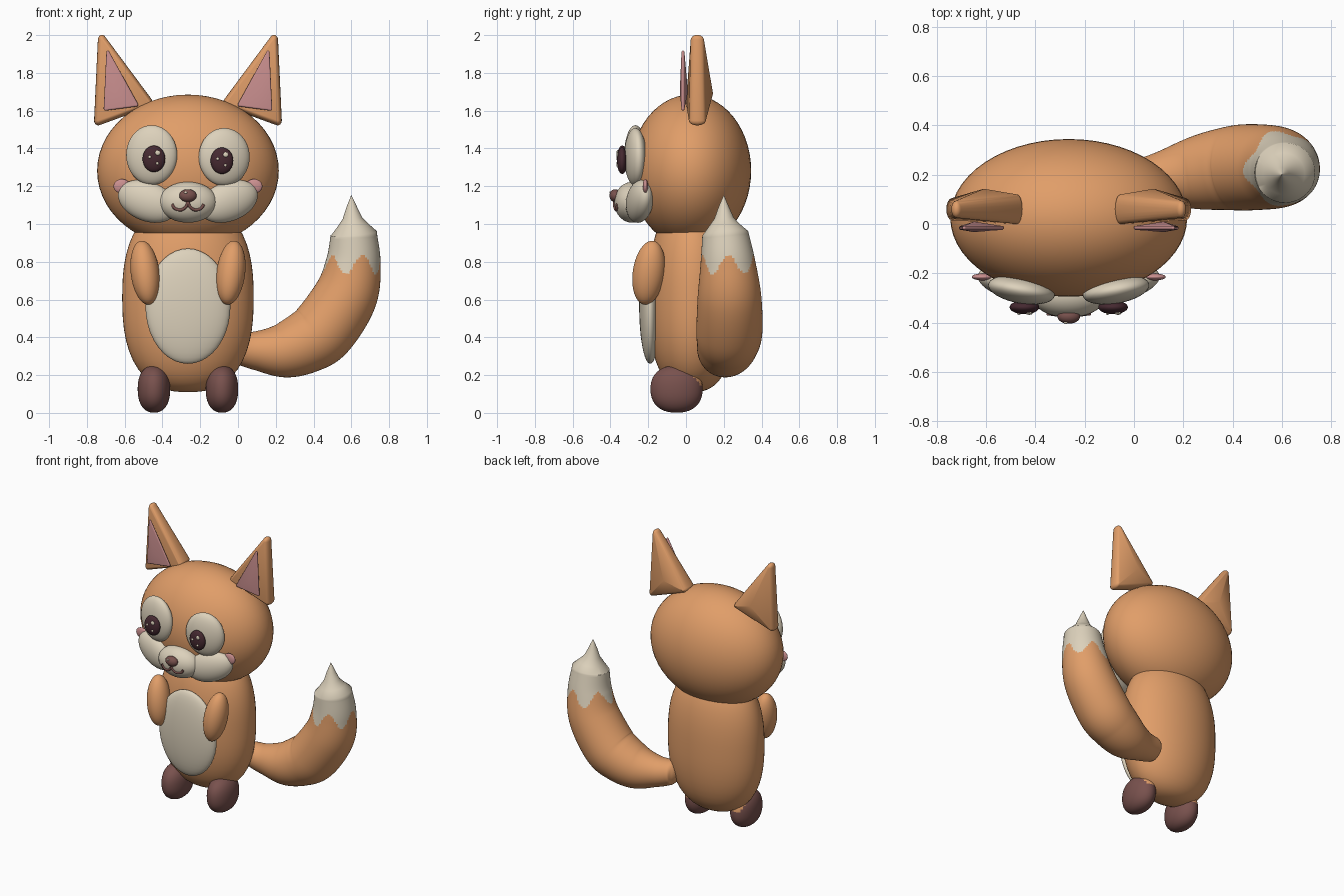
import bpy, bmesh, math
from mathutils import Vector, Matrix, Euler

cube = bpy.data.objects.get("Cube")
if cube:
    bpy.data.objects.remove(cube, do_unlink=True)

CX = -0.265  # centre line of head and body


def material(name, rgb):
    m = bpy.data.materials.new(name)
    m.use_nodes = True
    m.diffuse_color = (*rgb, 1)
    m.node_tree.nodes["Principled BSDF"].inputs["Base Color"].default_value = (*rgb, 1)
    return m


ORANGE = material("orange fur", (0.75, 0.34, 0.14))
CREAM = material("cream fur", (0.72, 0.64, 0.50))
PINK = material("pink", (0.60, 0.28, 0.28))
BROWN = material("brown", (0.19, 0.083, 0.075))
DARK = material("dark eye", (0.06, 0.022, 0.03))


def finish(name, bm, mats, angle=50):
    bmesh.ops.recalc_face_normals(bm, faces=bm.faces)
    me = bpy.data.meshes.new(name)
    bm.to_mesh(me)
    bm.free()
    for m in mats:
        me.materials.append(m)
    ob = bpy.data.objects.new(name, me)
    bpy.context.collection.objects.link(ob)
    bpy.ops.object.select_all(action="DESELECT")
    ob.select_set(True)
    bpy.context.view_layer.objects.active = ob
    bpy.ops.object.shade_smooth_by_angle(angle=math.radians(angle))
    return ob


def ball(name, loc, radii, mat, rot=(0, 0, 0), power=2, second=None, rule=None, segs=40):
    """Ellipsoid; power above 2 squares it vertically, rule picks second colour."""
    bm = bmesh.new()
    bmesh.ops.create_uvsphere(bm, u_segments=segs, v_segments=segs // 2, radius=1)
    for v in bm.verts:
        r = math.hypot(v.co.x, v.co.y)
        v.co /= (r ** power + abs(v.co.z) ** power) ** (1 / power)
    if rule:
        for f in bm.faces:
            f.material_index = int(rule(f.calc_center_median()))
    turn = Euler([math.radians(a) for a in rot]).to_matrix().to_4x4()
    bm.transform(Matrix.Translation(loc) @ turn @ Matrix.Diagonal((*radii, 1)))
    return finish(name, bm, [mat, second] if second else [mat])


def hull(name, corners, mat, points=()):
    """Rounded solid stretched around small ellipsoids (centre, radii)."""
    bm = bmesh.new()
    for c, r in corners:
        bmesh.ops.create_uvsphere(bm, u_segments=16, v_segments=10, radius=1,
                                  matrix=Matrix.Translation(c) @ Matrix.Diagonal((*r, 1)))
    for p in points:
        bm.verts.new(p)
    bmesh.ops.delete(bm, geom=bm.edges[:], context="EDGES_FACES")
    res = bmesh.ops.convex_hull(bm, input=bm.verts[:])
    inside = {g for g in res["geom_interior"] + res["geom_unused"]
              if isinstance(g, bmesh.types.BMVert)}
    bmesh.ops.delete(bm, geom=list(inside), context="VERTS")
    return finish(name, bm, [mat], 30)


def smooth_path(pts, steps):
    """Catmull-Rom samples through points of any dimension."""
    pts = [Vector(p) for p in pts]
    ext = [2 * pts[0] - pts[1]] + pts + [2 * pts[-1] - pts[-2]]
    out = []
    for a, b, c, d in zip(ext, ext[1:], ext[2:], ext[3:]):
        for i in range(steps):
            t = i / steps
            out.append(0.5 * (2 * b + (c - a) * t + (2 * a - 5 * b + 4 * c - d) * t * t
                              + (3 * b - a - 3 * c + d) * t ** 3))
    return out + [pts[-1]]


def tube(name, samples, mats, segs, rule=None):
    """Loft of circles through samples (x, y, z, radius)."""
    bm = bmesh.new()
    rings = []
    for i, s in enumerate(samples):
        tangent = (samples[min(i + 1, len(samples) - 1)] - samples[max(i - 1, 0)]).to_3d().normalized()
        u = Vector((0, 1, 0)).cross(tangent).normalized()
        w = tangent.cross(u)
        rings.append([bm.verts.new(s.to_3d() + max(s.w, 0.001) * (u * math.cos(a) + w * math.sin(a)))
                      for a in (math.tau * k / segs for k in range(segs))])
    for r, q in zip(rings, rings[1:]):
        for k in range(segs):
            n = (k + 1) % segs
            bm.faces.new((r[k], r[n], q[n], q[k]))
    bm.faces.new(rings[0])
    bm.faces.new(rings[-1])
    if rule:
        for f in bm.faces:
            f.material_index = int(rule(f.calc_center_median()))
    return finish(name, bm, mats)


# Body, belly and head
ball("body", (CX, 0.035, 0.61), (0.348, 0.235, 0.5), ORANGE, power=2.5, segs=56)
ball("belly_patch", (CX, -0.19, 0.565), (0.225, 0.058, 0.305), CREAM)
ball("head", (CX, 0.025, 1.282), (0.481, 0.32, 0.403), ORANGE, segs=56)

# Muzzle, nose and mouth
snout_c, snout_r = Vector((CX, -0.285, 1.115)), Vector((0.155, 0.095, 0.108))
ball("snout", snout_c, snout_r, CREAM)
ball("nose", (CX, -0.375, 1.15), (0.046, 0.03, 0.034), BROWN)
ball("nose_glint", (CX - 0.012, -0.401, 1.166), (0.009, 0.005, 0.006), CREAM, segs=12)


def on_snout(x, z):
    d = 1 - (x / snout_r.x) ** 2 - ((z - snout_c.z) / snout_r.z) ** 2
    return (CX + x, snout_c.y - snout_r.y * math.sqrt(max(d, 0)), z, 0.008)


for side, s in (("right", -1), ("left", 1)):
    lip = [on_snout(s * x, z) for x, z in
           ((0, 1.125), (0.008, 1.095), (0.035, 1.075), (0.068, 1.082), (0.084, 1.105))]
    tube(side + "_mouth_line", smooth_path(lip, 5), [BROWN], 10)

# Parts in pairs
for side, s in (("right", -1), ("left", 1)):
    def at(x, y, z):
        return (CX + s * x, y, z)

    low = 0.01 if s > 0 else 0
    ball(side + "_cheek", at(0.215, -0.245, 1.12), (0.165, 0.065, 0.105), CREAM, (0, -20 * s, 14 * s))
    ball(side + "_blush", at(0.35, -0.215, 1.2), (0.044, 0.014, 0.038), PINK)
    ball(side + "_eye_patch", at(0.192, -0.268, 1.365 - low), (0.137, 0.055, 0.158 - low / 2),
         CREAM, (0, 0, 10 * s))
    ball(side + "_pupil", at(0.18, -0.338, 1.345 - low), (0.06, 0.028, 0.07), DARK)
    for tag, dx, dz, r in (("large", 0.02, 0.032, 0.014), ("small", -0.022, 0.01, 0.008),
                           ("lower", 0.018, -0.024, 0.008)):
        ball(f"{side}_{tag}_eye_glint", (CX + s * 0.18 + dx, -0.363, 1.345 - low + dz),
             (r, 0.006, r), CREAM, segs=14)

    # Ears: rounded triangles with a ridge at the back
    hull(side + "_ear",
         [(at(0.455, 0.06, 1.975), (0.022, 0.035, 0.026)),
          (at(0.475, 0.06, 1.548), (0.022, 0.045, 0.026)),
          (at(0.21, 0.06, 1.645), (0.022, 0.06, 0.026))],
         ORANGE, [at(0.345, 0.143, 1.69)])
    hull(side + "_inner_ear",
         [(at(0.424, -0.016, 1.908), (0.008, 0.008, 0.01)),
          (at(0.438, -0.016, 1.61), (0.008, 0.008, 0.01)),
          (at(0.272, -0.016, 1.632), (0.008, 0.008, 0.01))],
         PINK, [at(0.385, -0.033, 1.7), at(0.385, 0.01, 1.7)])

    # Arms and feet
    ball(side + "_arm", at(0.227, -0.197, 0.742), (0.076, 0.085, 0.172), ORANGE, (-8, 7 * s, 0))
    ball(side + "_foot", at(0.18, -0.05, 0.126), (0.086, 0.138, 0.125), BROWN, power=2.3, second=ORANGE,
         rule=lambda p: p.y + p.z > 1.12 + 0.07 * math.cos(9 * p.x))

# Tail with a wavy cream end
path = [(0.0, 0.17, 0.345, 0.085), (0.1, 0.185, 0.33, 0.105), (0.24, 0.205, 0.332, 0.146),
        (0.36, 0.222, 0.375, 0.166), (0.455, 0.23, 0.445, 0.175), (0.57, 0.23, 0.62, 0.168),
        (0.61, 0.222, 0.79, 0.146), (0.614, 0.208, 0.95, 0.122)]
cap = [Vector((path[0][0] - 0.06 * math.cos(a), 0.165, 0.347, 0.085 * math.sin(a)))
       for a in (math.pi / 2 * k / 6 for k in range(6))]
tip = [Vector(p) for p in ((0.609, 0.204, 0.99, 0.085), (0.606, 0.202, 1.03, 0.052),
                           (0.602, 0.2, 1.09, 0.028), (0.6, 0.2, 1.15, 0.002))]


def cream_end(p):
    a = math.atan2(p.x - 0.61, 0.22 - p.y)
    return p.z > 0.785 - 0.05 * math.cos(5 * (a - math.radians(56)))


tube("tail", cap + smooth_path(path, 14) + tip, [ORANGE, CREAM], 72, cream_end)
